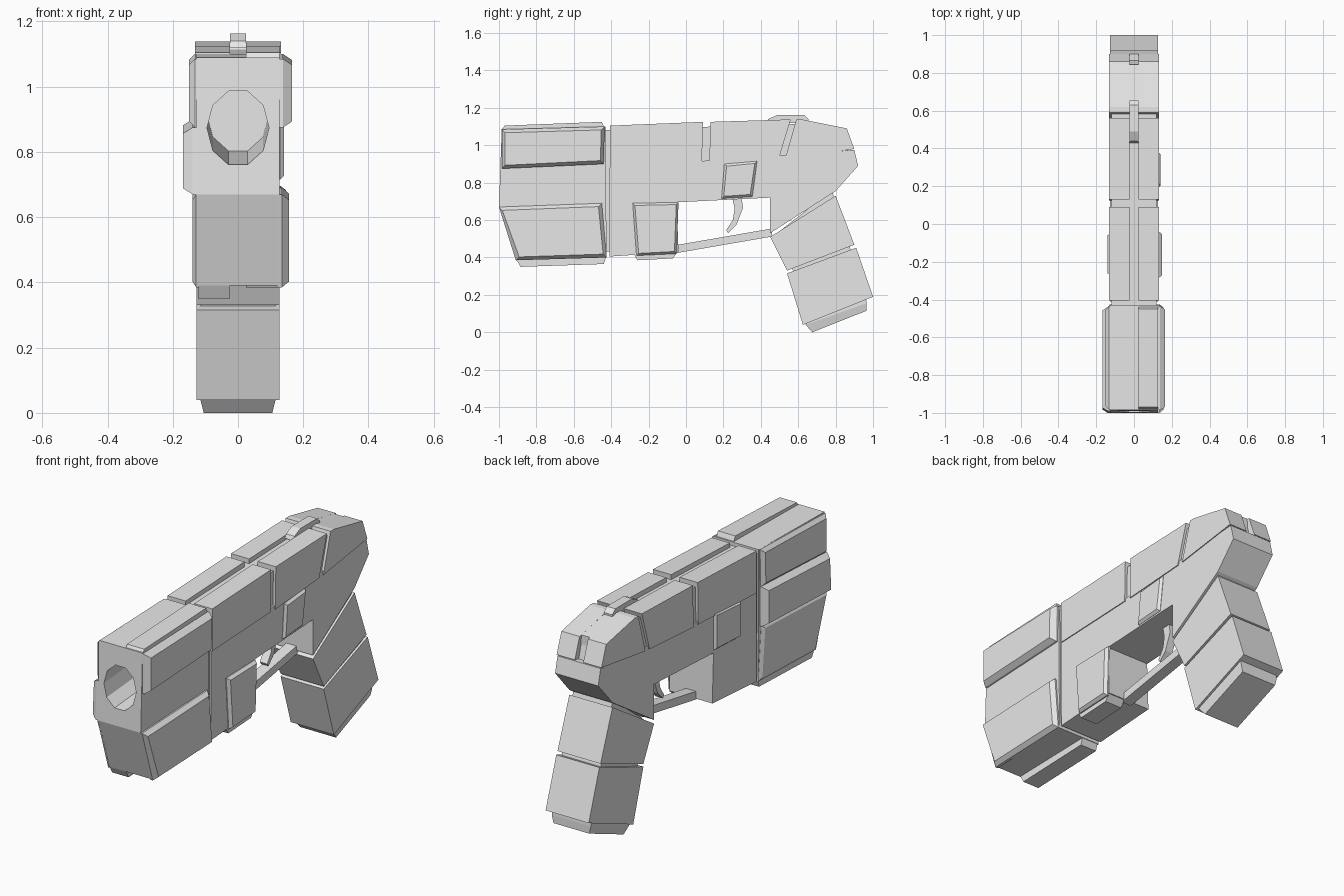
import bpy, bmesh, math

cube = bpy.data.objects.get("Cube")
if cube:
    bpy.data.objects.remove(cube, do_unlink=True)

grey = bpy.data.materials.new("plain_grey")
grey.use_nodes = True
grey.diffuse_color = (0.8, 0.8, 0.8, 1)
grey.node_tree.nodes["Principled BSDF"].inputs["Base Color"].default_value = (0.8, 0.8, 0.8, 1)


def loft(name, rings):
    """Closed solid through matching rings of 3D points."""
    bm = bmesh.new()
    loops = [[bm.verts.new(p) for p in ring] for ring in rings]
    n = len(loops[0])
    for a, b in zip(loops, loops[1:]):
        for i in range(n):
            j = (i + 1) % n
            bm.faces.new((a[i], a[j], b[j], b[i]))
    bm.faces.new(loops[0])
    bm.faces.new(loops[-1])
    bmesh.ops.recalc_face_normals(bm, faces=bm.faces[:])
    mesh = bpy.data.meshes.new(name)
    bm.to_mesh(mesh)
    bm.free()
    mesh.materials.append(grey)
    obj = bpy.data.objects.new(name, mesh)
    bpy.context.collection.objects.link(obj)
    return obj


def prism(name, profile, x0, x1):
    """Side profile (y, z) extruded from x0 to x1."""
    return loft(name, [[(x, y, z) for y, z in profile] for x in (x0, x1)])


def panel(name, quad, x_in, x_out, inset=0.018):
    """Raised side plate with chamfered rim."""
    cy = sum(p[0] for p in quad) / len(quad)
    cz = sum(p[1] for p in quad) / len(quad)
    face = [(y + math.copysign(inset, cy - y), z + math.copysign(inset, cz - z)) for y, z in quad]
    x_mid = x_in + (x_out - x_in) * 0.4
    return loft(name, [[(x_in, y, z) for y, z in quad],
                       [(x_mid, y, z) for y, z in quad],
                       [(x_out, y, z) for y, z in face]])


W = 0.127

# Muzzle block with a ten-sided bore
muzzle = prism("muzzle_block", [(-0.985, 1.09), (-1.0, 0.67), (-0.91, 0.39), (-0.425, 0.40),
                                (-0.43, 1.10)], -W, W)
rings = []
for y, z in ((-1.1, 0.865), (-0.46, 0.915)):
    rings.append([(0.095 * math.cos(k * math.tau / 10), y, z + 0.118 * math.sin(k * math.tau / 10))
                  for k in range(10)])
cutter = loft("bore_cutter", rings)
cutter.hide_render = True
mod = muzzle.modifiers.new("bore", "BOOLEAN")
mod.operation = "DIFFERENCE"
mod.solver = "EXACT"
mod.object = cutter
bpy.context.view_layer.objects.active = muzzle
bpy.ops.object.modifier_apply(modifier="bore")
bpy.data.objects.remove(cutter, do_unlink=True)

# Muzzle side plates, raised by different amounts on each side
upper = [(-0.985, 1.085), (-0.985, 0.875), (-0.44, 0.90), (-0.435, 1.10)]
middle = [(-0.99, 0.875), (-1.0, 0.67), (-0.44, 0.69), (-0.44, 0.90)]
lower = [(-1.0, 0.67), (-0.91, 0.385), (-0.425, 0.40), (-0.45, 0.69)]
for name, quad, x in (("upper_plate_left", upper, 0.165), ("lower_plate_left", lower, 0.157),
                      ("upper_plate_right", upper, -0.15), ("middle_plate_right", middle, -0.168),
                      ("lower_plate_right", lower, -0.14)):
    panel(name, quad, math.copysign(0.12, x), x)

# Rails on one side of the muzzle top and the other side of its bottom
prism("muzzle_top_rail", [(-0.985, 1.08), (-0.97, 1.105), (-0.45, 1.125), (-0.435, 1.09)], 0.025, W)
prism("muzzle_bottom_rail", [(-0.91, 0.395), (-0.885, 0.35), (-0.44, 0.365), (-0.425, 0.41)],
      -0.122, -0.025)

# Inner core seen in the grooves between the slide sections
prism("inner_core", [(-0.45, 1.08), (0.6, 1.115), (0.84, 1.07), (0.87, 0.96), (0.6, 0.80),
                     (-0.1, 0.72), (-0.1, 0.45), (-0.45, 0.43)], -0.118, 0.118)

# Frame
prism("frame", [(-0.41, 0.88), (0.90, 0.975), (0.92, 0.89), (0.80, 0.755), (0.45, 0.53),
                (0.45, 0.72), (-0.05, 0.695), (-0.04, 0.43), (-0.41, 0.405)], -W, W)

# Slide sections, split along the middle by a groove
sections = (("slide_front", [(-0.405, 0.88), (-0.405, 1.105), (0.09, 1.125), (0.085, 0.90)]),
            ("slide_middle", [(0.125, 0.90), (0.13, 1.125), (0.56, 1.138), (0.495, 0.925)]),
            ("slide_rear", [(0.53, 0.928), (0.59, 1.138), (0.62, 1.138), (0.86, 1.09), (0.90, 0.98)]))
for name, profile in sections:
    for side, s in (("left", 1), ("right", -1)):
        prism(name + "_" + side, profile, s * 0.025, s * 0.132)
prism("slide_rear_center", [(0.53, 0.93), (0.59, 1.137), (0.62, 1.137), (0.845, 1.093), (0.85, 0.97)],
      -0.025, 0.025)
prism("rear_sight", [(0.43, 1.12), (0.44, 1.14), (0.49, 1.163), (0.63, 1.163), (0.655, 1.14),
                     (0.655, 1.12)], -0.025, 0.025)

# Frame side plates
panel("front_box_plate_left", [(-0.285, 0.69), (-0.265, 0.41), (-0.05, 0.42), (-0.04, 0.695)],
      0.12, 0.147, 0.012)
panel("port_plate_left", [(0.205, 0.90), (0.19, 0.715), (0.355, 0.725), (0.38, 0.915)],
      0.12, 0.141, 0.012)
panel("frame_plate_right", [(-0.27, 0.89), (-0.27, 0.70), (-0.05, 0.71), (-0.05, 0.905)],
      -0.12, -0.14, 0.01)
prism("front_box_foot", [(-0.28, 0.42), (-0.26, 0.385), (-0.07, 0.395), (-0.045, 0.43)], 0.025, 0.125)

# Trigger and guard
prism("trigger", [(0.245, 0.73), (0.26, 0.66), (0.25, 0.60), (0.215, 0.545), (0.225, 0.53),
                  (0.27, 0.575), (0.305, 0.665), (0.295, 0.73)], -0.022, 0.022)
prism("trigger_guard", [(-0.06, 0.465), (0.46, 0.555), (0.46, 0.512), (-0.06, 0.422)], -0.03, 0.03)

# Grip: narrow inner post, two segments and a tapered base
prism("grip_post", [(0.50, 0.54), (0.78, 0.76), (0.96, 0.19), (0.66, 0.07)], -0.115, 0.115)
prism("grip_upper", [(0.45, 0.51), (0.80, 0.73), (0.90, 0.468), (0.54, 0.33)], -W, W)
prism("grip_lower", [(0.54, 0.315), (0.91, 0.452), (1.0, 0.19), (0.625, 0.04)], -W, W)
loft("grip_base", [[(-0.115, 0.645, 0.06), (0.115, 0.645, 0.06), (0.115, 0.963, 0.18), (-0.115, 0.963, 0.18)],
                   [(-0.115, 0.64, 0.04), (0.115, 0.64, 0.04), (0.115, 0.965, 0.155), (-0.115, 0.965, 0.155)],
                   [(-0.105, 0.675, 0.0), (0.105, 0.675, 0.0), (0.105, 0.965, 0.115), (-0.105, 0.965, 0.115)]])
